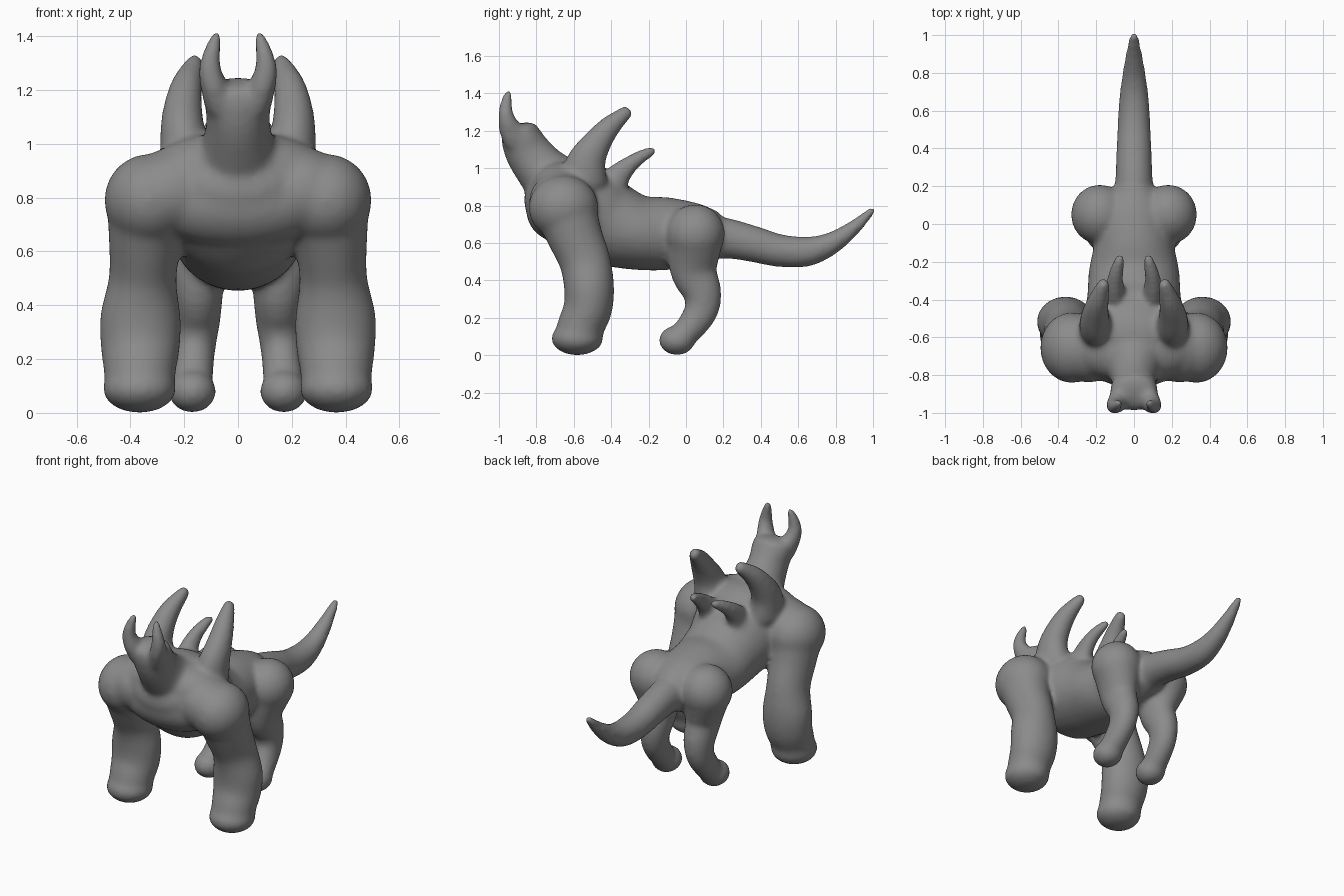
import bpy, bmesh, math
from mathutils import Vector, Matrix

bm = bmesh.new()
SEG = 28


def catmull(a, b, c, d, t):
    return [0.5 * (2 * q + (r - p) * t + (2 * p - 5 * q + 4 * r - s) * t * t
                   + (3 * q - p - 3 * r + s) * t ** 3) for p, q, r, s in zip(a, b, c, d)]


def tube(stations, cap0=0.8, cap1=0.8, sx=1):
    """Smooth closed limb; each station is (x, y, z, side radius, in-plane radius)."""
    st = [(s[0] * sx,) + tuple(s[1:]) for s in stations]
    p = [st[0]] + st + [st[-1]]
    path = [catmull(*p[i:i + 4], k / 6) for i in range(len(st) - 1) for k in range(6)]
    path.append(list(st[-1]))
    pts = [Vector(q[:3]) for q in path]
    rows = []
    n = len(pts)
    for i, q in enumerate(path):
        t = (pts[min(i + 1, n - 1)] - pts[max(i - 1, 0)]).normalized()
        rows.append((pts[i], t, q[3], q[4]))

    def dome(row, size, sign):
        c, t, a, b = row
        return [(c + t * sign * size * min(a, b) * math.sin(w), t, a * math.cos(w), b * math.cos(w))
                for w in (0.4, 0.8, 1.15, 1.45)]
    rows = dome(rows[0], cap0, -1)[::-1] + rows + dome(rows[-1], cap1, 1)
    rings = []
    for c, t, a, b in rows:
        side = (Vector((1, 0, 0)) - t * t.x).normalized()
        up = t.cross(side)
        rings.append([bm.verts.new(c + side * a * math.cos(2 * math.pi * j / SEG)
                                   + up * b * math.sin(2 * math.pi * j / SEG)) for j in range(SEG)])
    faces = [bm.faces.new((r[j], r[(j + 1) % SEG], s[(j + 1) % SEG], s[j]))
             for r, s in zip(rings, rings[1:]) for j in range(SEG)]
    faces += [bm.faces.new(rings[0][::-1]), bm.faces.new(rings[-1])]
    bmesh.ops.recalc_face_normals(bm, faces=faces)


def ball(c, r):
    m = Matrix.Translation(c) @ Matrix.Diagonal((*r, 1))
    bmesh.ops.create_uvsphere(bm, u_segments=32, v_segments=20, radius=1, matrix=m)


# torso, chest to rump
tube([(0, -.77, .87, .22, .14), (0, -.66, .82, .29, .22), (0, -.52, .76, .28, .26),
      (0, -.40, .70, .25, .23), (0, -.25, .655, .24, .2), (0, -.1, .65, .21, .195),
      (0, .05, .645, .19, .17), (0, .14, .64, .14, .14)], .6, .5)
# shoulder yoke, upper back and breast
ball((0, -.67, .84), (.40, .175, .17))
ball((0, -.66, .90), (.34, .18, .145))
ball((0, -.60, .92), (.24, .2, .135))
ball((0, -.69, .78), (.33, .165, .17))
# tail
tube([(0, .1, .63, .115, .12), (0, .22, .625, .1, .108), (0, .36, .595, .095, .097),
      (0, .5, .56, .088, .088), (0, .65, .555, .08, .08), (0, .78, .60, .064, .06),
      (0, .9, .685, .044, .04), (0, .995, .775, .025, .022)])
# neck and head
tube([(0, -.68, .90, .2, .17), (0, -.77, .99, .14, .14), (0, -.84, 1.08, .118, .125),
      (0, -.875, 1.15, .125, .113), (0, -.89, 1.2, .122, .1)], .5, .4)

for s in (1, -1):
    # head horns
    tube([(.07, -.91, 1.15, .055, .07), (.092, -.945, 1.22, .05, .06),
          (.105, -.962, 1.28, .042, .044), (.097, -.962, 1.34, .033, .035),
          (.08, -.95, 1.398, .024, .024)], sx=s)
    # large back horns
    tube([(.19, -.55, .94, .1, .13), (.205, -.53, 1.04, .085, .105),
          (.205, -.48, 1.13, .073, .08), (.19, -.41, 1.22, .058, .06),
          (.16, -.318, 1.3, .035, .037)], sx=s)
    # small back horns
    tube([(.09, -.42, .85, .07, .11), (.10, -.37, .95, .055, .072),
          (.10, -.30, 1.02, .044, .048), (.09, -.24, 1.062, .037, .037),
          (.075, -.178, 1.094, .025, .026)], sx=s)
    # shoulder and front leg
    ball((s * .33, -.655, .79), (.167, .187, .172))
    ball((s * .24, -.66, .82), (.17, .18, .165))
    tube([(.335, -.645, .78, .155, .17), (.345, -.595, .64, .136, .148),
          (.354, -.54, .5, .126, .137), (.362, -.518, .36, .15, .134),
          (.363, -.525, .25, .148, .13), (.365, -.56, .16, .135, .126),
          (.365, -.575, .09, .13, .13)], .6, .55, s)
    ball((s * .366, -.582, .09), (.137, .138, .09))
    # hip, hind leg and foot
    ball((s * .18, .05, .65), (.154, .159, .157))
    tube([(.18, .05, .62, .145, .15), (.155, .04, .46, .102, .127), (.155, .085, .34, .089, .105),
          (.16, .085, .25, .078, .092), (.165, .04, .17, .075, .082),
          (.17, -.02, .1, .077, .072)], .6, .6, s)
    ball((s * .17, -.048, .08), (.089, .097, .08))

me = bpy.data.meshes.new("horned_beast_body")
bm.to_mesh(me)
bm.free()
ob = bpy.data.objects.new("horned_beast_body", me)
bpy.context.collection.objects.link(ob)

# dark grey hide
mat = bpy.data.materials.new("dark_hide")
mat.diffuse_color = (.26, .26, .26, 1)
me.materials.append(mat)

# fuse the parts into one skin and soften the joins
rem = ob.modifiers.new("fuse", 'REMESH')
rem.mode = 'VOXEL'
rem.voxel_size = 0.014
rem.use_smooth_shade = True
smo = ob.modifiers.new("soften", 'SMOOTH')
smo.factor = 0.5
smo.iterations = 14
